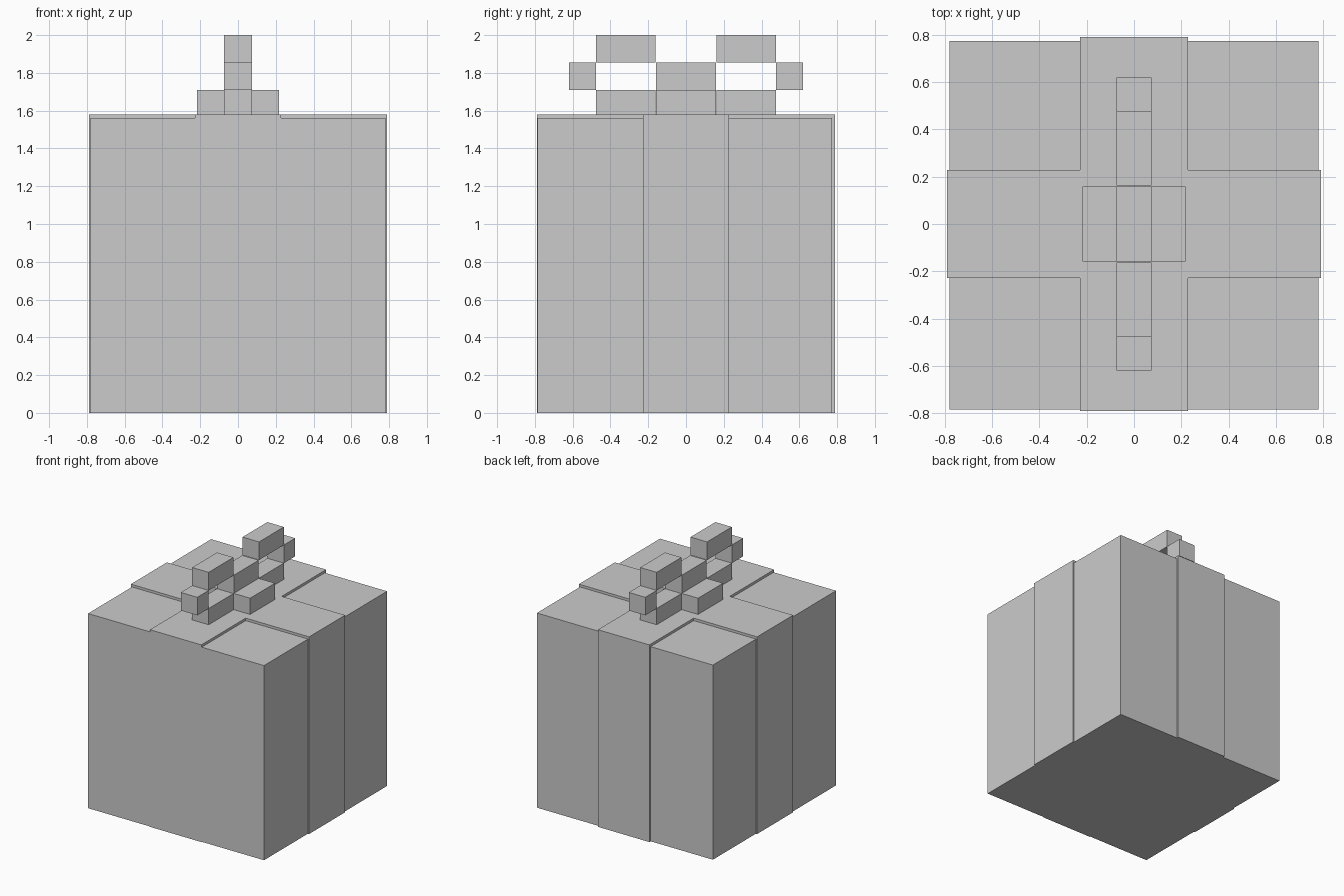
import bpy, bmesh

if "Cube" in bpy.data.objects:
    bpy.data.objects.remove(bpy.data.objects["Cube"])


def prism(name, outline, z0, z1):
    """Extrude a flat outline from z0 up to z1."""
    bm = bmesh.new()
    face = bm.faces.new([bm.verts.new((x, y, z0)) for x, y in outline])
    top = bmesh.ops.extrude_face_region(bm, geom=[face], use_keep_orig=True)["geom"]
    bmesh.ops.translate(bm, vec=(0, 0, z1 - z0),
                        verts=[v for v in top if isinstance(v, bmesh.types.BMVert)])
    bmesh.ops.recalc_face_normals(bm, faces=bm.faces)
    mesh = bpy.data.meshes.new(name)
    bm.to_mesh(mesh)
    bm.free()
    ob = bpy.data.objects.new(name, mesh)
    bpy.context.collection.objects.link(ob)
    return ob


def block(name, x, y, z):
    return prism(name, [(x[0], y[0]), (x[1], y[0]), (x[1], y[1]), (x[0], y[1])], *z)


# Gift box, sitting slightly towards the front inside its ribbon
block("gift_box", (-0.78, 0.78), (-0.785, 0.774), (0, 1.56))

# Crossed ribbon wrapped over the top and all four sides
w, r = 0.228, 0.79
quarter = [(r, -w), (r, w), (w, w)]
cross = []
for _ in range(4):
    cross += quarter
    quarter = [(-y, x) for x, y in quarter]
prism("ribbon", cross, 0, 1.58)

# Bow levels and thickness
low, mid, high = (1.58, 1.71), (1.71, 1.855), (1.855, 2.0)
t = 0.073

# Bow knot and its two side steps
block("bow_knot", (-t, t), (-0.158, 0.158), (low[0], mid[1]))
for side, s in (("left", -1), ("right", 1)):
    block("knot_step_" + side, sorted((s * t, s * 0.218)), (-0.158, 0.158), low)

# Bow loops, front and back
for side, s in (("front", -1), ("back", 1)):
    inner = sorted((s * 0.162, s * 0.476))
    outer = sorted((s * 0.476, s * 0.62))
    block("loop_bottom_" + side, (-t, t), inner, low)
    block("loop_end_" + side, (-t, t), outer, mid)
    block("loop_top_" + side, (-t, t), inner, high)
